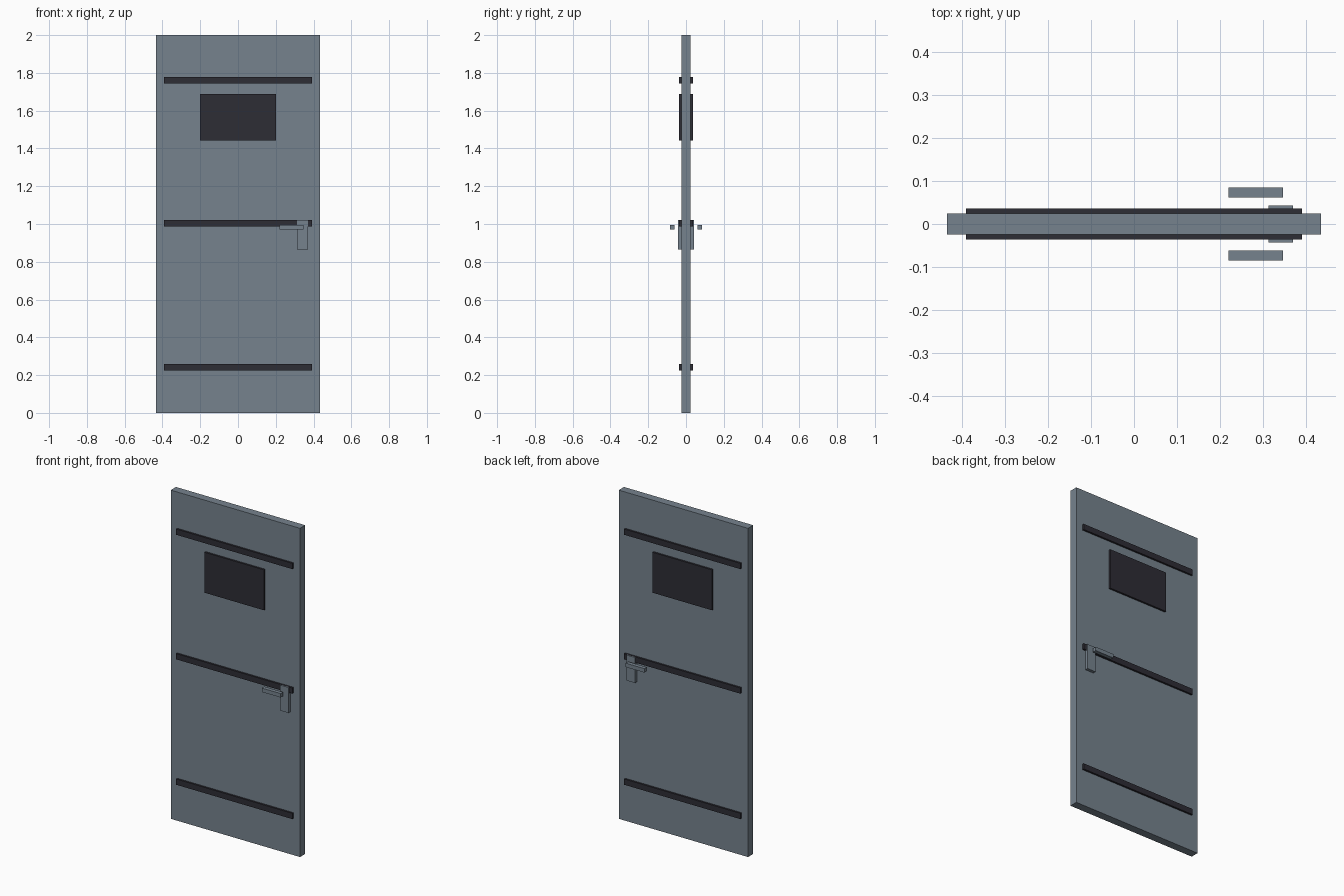
import bpy, bmesh
from mathutils import Matrix, Vector

if "Cube" in bpy.data.objects:
    bpy.data.objects.remove(bpy.data.objects["Cube"])


def material(name, rgb):
    m = bpy.data.materials.new(name)
    m.diffuse_color = (*rgb, 1)
    m.use_nodes = True
    m.node_tree.nodes["Principled BSDF"].inputs["Base Color"].default_value = m.diffuse_color
    return m


steel = material("blue_grey_steel", (0.18, 0.225, 0.27))
dark = material("dark_trim", (0.027, 0.026, 0.035))


def box(name, lo, hi, mat):
    lo, hi = Vector(lo), Vector(hi)
    bm = bmesh.new()
    bmesh.ops.create_cube(bm, size=1, matrix=Matrix.Translation((lo + hi) / 2)
                          @ Matrix.Diagonal((*(hi - lo), 1)))
    me = bpy.data.meshes.new(name)
    bm.to_mesh(me)
    bm.free()
    me.materials.append(mat)
    ob = bpy.data.objects.new(name, me)
    bpy.context.collection.objects.link(ob)
    return ob


def both_sides(name, x, y, z, mat):
    # One copy on the front (-y) and a mirrored one on the back (+y)
    box(name + "_front", (x[0], -y[1], z[0]), (x[1], -y[0], z[1]), mat)
    box(name + "_back", (x[0], y[0], z[0]), (x[1], y[1], z[1]), mat)


# Door slab
box("door_slab", (-0.435, -0.025, 0), (0.435, 0.025, 2), steel)

# Horizontal trim strips
for part, z in (("lower", 0.241), ("middle", 1.004), ("upper", 1.762)):
    both_sides(part + "_strip", (-0.391, 0.391), (0.025, 0.0365),
               (z - 0.0175, z + 0.0175), dark)

# Window panel
both_sides("window", (-0.2, 0.2), (0.025, 0.0365), (1.443, 1.689), dark)

# Lock plate and lever handle
both_sides("lock_plate", (0.313, 0.37), (0.025, 0.0435), (0.866, 1.021), steel)
both_sides("lever_handle", (0.22, 0.347), (0.062, 0.0855), (0.97, 0.994), steel)
